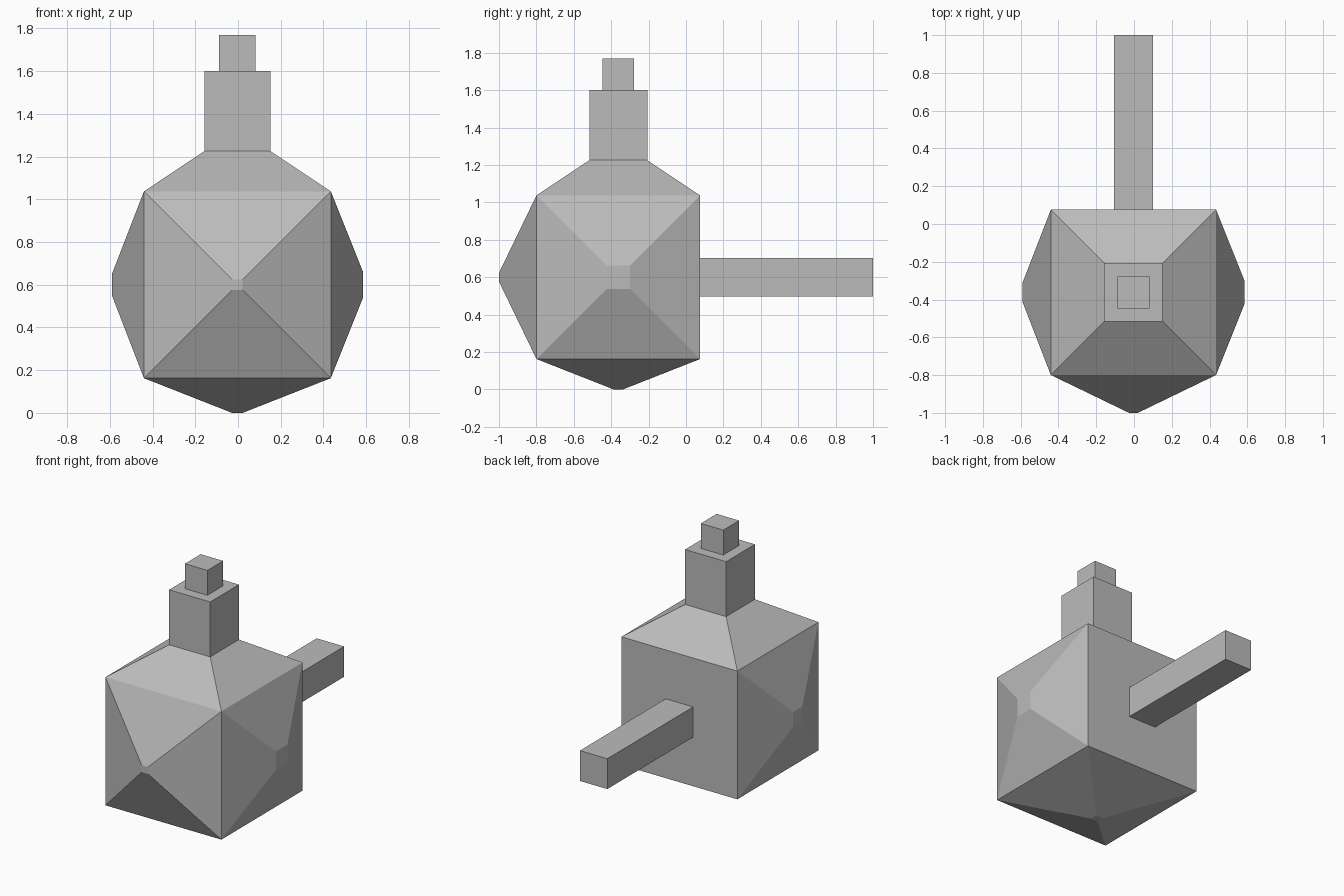
import bpy
import bmesh
from mathutils import Vector, Matrix

default_cube = bpy.data.objects.get("Cube")
if default_cube:
    bpy.data.objects.remove(default_cube)

CENTRE = Vector((-0.003, -0.362, 0.6))
BODY = 0.875

grey = bpy.data.materials.new("plain_grey")
grey.use_nodes = True
colour = (0.5, 0.5, 0.5, 1)
grey.diffuse_color = colour
grey.node_tree.nodes["Principled BSDF"].inputs["Base Color"].default_value = colour

bm = bmesh.new()
bmesh.ops.create_cube(bm, size=BODY, matrix=Matrix.Translation(CENTRE))
bm.faces.ensure_lookup_table()


def face_towards(direction):
    """Find the outer body face that points in a direction."""
    return max(bm.faces, key=lambda f: f.normal.dot(Vector(direction)))


def grow(face, distance, size):
    """Extrude a square face along its normal and resize its new end."""
    normal = face.normal.copy()
    old_size = face.edges[0].calc_length()
    end = bmesh.ops.extrude_discrete_faces(bm, faces=[face])["faces"][0]
    middle = end.calc_center_median()
    for v in end.verts:
        v.co = middle + (v.co - middle) * (size / old_size) + normal * distance
    bm.normal_update()
    return end


bm.normal_update()
sides = {d: face_towards(d) for d in
         [(1, 0, 0), (-1, 0, 0), (0, -1, 0), (0, 1, 0), (0, 0, 1), (0, 0, -1)]}

# Blunt pyramids on the flanks, front and underside
grow(sides[1, 0, 0], 0.15, 0.125)
grow(sides[-1, 0, 0], 0.15, 0.1)
grow(sides[0, -1, 0], 0.2, 0.048)
grow(sides[0, 0, -1], 0.162, 0.052)

# Sloping shoulder, neck and small cap
neck = grow(sides[0, 0, 1], 0.188, 0.31)
neck = grow(neck, 0.375, 0.31)
cap = grow(neck, 0, 0.17)
grow(cap, 0.17, 0.17)

# Square bar out of the flat back
bar = grow(sides[0, 1, 0], 0, 0.207)
grow(bar, 0.925, 0.207)

mesh = bpy.data.meshes.new("faceted_body")
bm.to_mesh(mesh)
bm.free()
mesh.materials.append(grey)
body = bpy.data.objects.new("faceted_body", mesh)
bpy.context.collection.objects.link(body)
